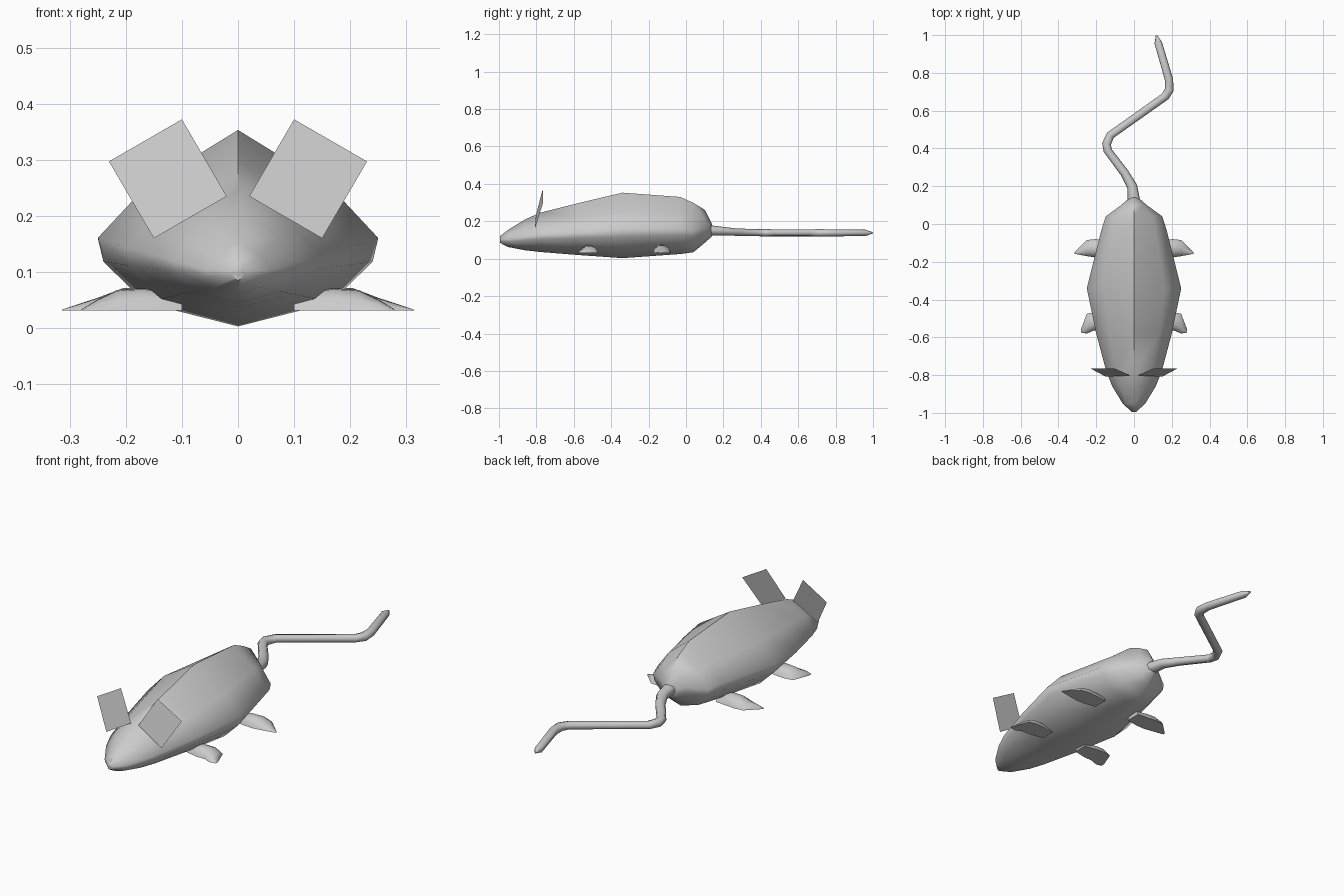
import bpy
import bmesh
import math
from mathutils import Vector

cube = bpy.data.objects.get("Cube")
if cube:
    bpy.data.objects.remove(cube)

grey = bpy.data.materials.new("light grey")
grey.use_nodes = True
COLOUR = (0.6, 0.6, 0.6, 1)
grey.diffuse_color = COLOUR
grey.node_tree.nodes["Principled BSDF"].inputs["Base Color"].default_value = COLOUR


def loft(name, rings, smooth_angle=60):
    """Skin a list of equal-length point rings and cap both ends."""
    bm = bmesh.new()
    loops = [[bm.verts.new(p) for p in ring] for ring in rings]
    n = len(loops[0])
    for a, b in zip(loops, loops[1:]):
        for i in range(n):
            j = (i + 1) % n
            bm.faces.new((a[i], a[j], b[j], b[i]))
    bm.faces.new(loops[0])
    bm.faces.new(loops[-1])
    bmesh.ops.recalc_face_normals(bm, faces=bm.faces[:])
    return finish(name, bm, smooth_angle)


def finish(name, bm, smooth_angle):
    mesh = bpy.data.meshes.new(name)
    bm.to_mesh(mesh)
    bm.free()
    mesh.materials.append(grey)
    obj = bpy.data.objects.new(name, mesh)
    bpy.context.collection.objects.link(obj)
    bpy.ops.object.select_all(action='DESELECT')
    obj.select_set(True)
    bpy.context.view_layer.objects.active = obj
    if smooth_angle:
        bpy.ops.object.shade_smooth_by_angle(angle=math.radians(smooth_angle))
    return obj


# Body: one angular cross-section scaled along the spine
half = [(0, 1), (.66, .71), (1, .45), (.96, .33), (.66, .12), (0, 0)]
section = half + [(-x, z) for x, z in half[-2:0:-1]]
stations = [  # y, half width, top, bottom
    (-.995, .012, .12, .085), (-.95, .06, .155, .062), (-.86, .115, .21, .045),
    (-.78, .147, .246, .036), (-.58, .2, .296, .02), (-.34, .25, .353, .003),
    (-.03, .172, .33, .025), (.04, .15, .298, .035), (.1, .068, .262, .085),
    (.14, .022, .185, .12),
]
loft("body", [[(x * w, y, low + z * (top - low)) for x, z in section]
              for y, w, top, low in stations])

# Tail: tapered tube along a zigzag path
path = [Vector(p) for p in [
    (0, .12, .152), (-.01, .2, .147), (-.05, .27, .142), (-.14, .39, .139),
    (-.145, .425, .138), (-.125, .47, .138), (.165, .675, .138), (.187, .71, .138),
    (.185, .765, .138), (.128, .96, .138), (.119, .998, .138)]]
radii = [.033, .027, .023, .022, .024, .022, .022, .024, .022, .02, .004]
rings = []
for i, (p, r) in enumerate(zip(path, radii)):
    ahead = path[min(i + 1, len(path) - 1)] - p
    behind = p - path[max(i - 1, 0)]
    along = (ahead.normalized() + behind.normalized()).normalized()
    side = along.cross(Vector((0, 0, 1))).normalized()
    rings.append([p + side * r * math.cos(a) + Vector((0, 0, r * .85 * math.sin(a)))
                  for a in (k * math.tau / 8 for k in range(8))])
loft("tail", rings)

# Feet: flat-soled domes tapering outward; each row is x, front y, back y, height
feet = {
    "front": [(.1, -.55, -.48, .03), (.17, -.565, -.47, .04),
              (.215, -.565, -.468, .037), (.25, -.58, -.475, .02), (.28, -.575, -.555, .002)],
    "rear": [(.1, -.165, -.09, .03), (.16, -.175, -.085, .042),
             (.205, -.177, -.08, .04), (.25, -.17, -.085, .023), (.314, -.158, -.148, .002)],
}
arch = [(0, 0), (.08, .55), (.3, .95), (.6, 1), (.88, .65), (1, 0)]
for place, rows in feet.items():
    for side, s in (("left", 1), ("right", -1)):
        loft(f"{place}_{side}_foot",
             [[(s * x, y0 + u * (y1 - y0), .031 + v * h) for u, v in arch]
              for x, y0, y1, h in rows])

# Ears: single tilted flat panels
ear = [(.02, -.802, .235), (.15, -.808, .16), (.23, -.765, .297), (.1, -.766, .372)]
for side, s in (("left", 1), ("right", -1)):
    bm = bmesh.new()
    verts = [bm.verts.new((s * x, y, z)) for x, y, z in ear]
    bm.faces.new(verts if s > 0 else verts[::-1])
    finish(f"{side}_ear", bm, 0)
